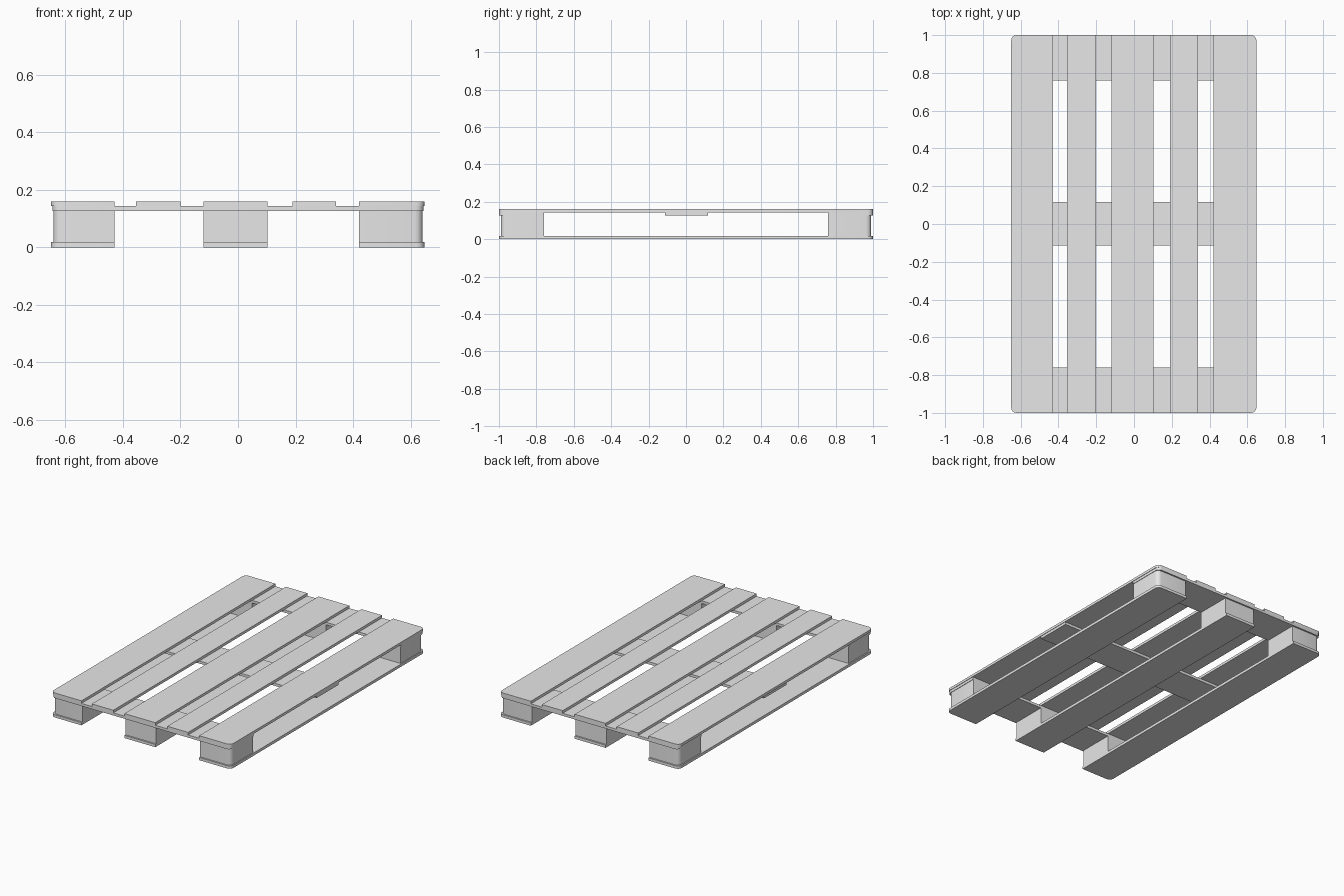
import bpy, bmesh

if "Cube" in bpy.data.objects:
    bpy.data.objects.remove(bpy.data.objects["Cube"])

GREY = (0.8, 0.8, 0.8, 1)
wood = bpy.data.materials.new("grey_wood")
wood.use_nodes = True
wood.diffuse_color = GREY
wood.node_tree.nodes["Principled BSDF"].inputs["Base Color"].default_value = GREY

OUTER_X, OUTER_Y = 0.62, 0.97      # corners beyond both are rounded


def plank(name, xs, ys, zs, radius=0.028):
    """Box between the given limits, rounded at the pallet's outer corners."""
    bm = bmesh.new()
    bmesh.ops.create_cube(bm, size=1)
    for v in bm.verts:
        v.co = [lim[0] if c < 0 else lim[1] for c, lim in zip(v.co, (xs, ys, zs))]
    corners = [e for e in bm.edges
               if abs(e.verts[0].co.z - e.verts[1].co.z) > 0.001
               and abs(e.verts[0].co.x) > OUTER_X and abs(e.verts[0].co.y) > OUTER_Y]
    if corners:
        bmesh.ops.bevel(bm, geom=corners, offset=radius, segments=4,
                        profile=0.5, affect='EDGES')
    mesh = bpy.data.meshes.new(name)
    bm.to_mesh(mesh)
    bm.free()
    mesh.materials.append(wood)
    obj = bpy.data.objects.new(name, mesh)
    bpy.context.collection.objects.link(obj)
    bpy.ops.object.select_all(action='DESELECT')
    obj.select_set(True)
    bpy.context.view_layer.objects.active = obj
    bpy.ops.object.shade_smooth_by_angle()


# Layer heights
BOTTOM, BLOCK, CROSS, TOP = (0, 0.018), (0.018, 0.126), (0.126, 0.143), (0.143, 0.16)
LENGTH = (-1, 1)
runners = {"right": (-0.65, -0.43), "middle": (-0.12, 0.103), "left": (0.42, 0.648)}
slats = {"right": (-0.355, -0.2), "left": (0.19, 0.34)}

# Wide boards above and below, with a block at each end
for side, xs in runners.items():
    plank(f"{side}_top_board", xs, LENGTH, TOP)
    plank(f"{side}_bottom_board", xs, LENGTH, BOTTOM)
    block_xs = (max(xs[0], -0.642), min(xs[1], 0.642))
    plank(f"{side}_front_block", block_xs, (-0.99, -0.76), BLOCK)
    plank(f"{side}_back_block", block_xs, (0.76, 0.99), BLOCK)

# Narrow top slats
for side, xs in slats.items():
    plank(f"{side}_top_slat", xs, LENGTH, TOP)

# Cross boards under the top
for place, ys in {"front": (-1, -0.76), "middle": (-0.113, 0.117), "back": (0.76, 1)}.items():
    plank(f"{place}_cross_board", (-0.645, 0.645), ys, CROSS)
